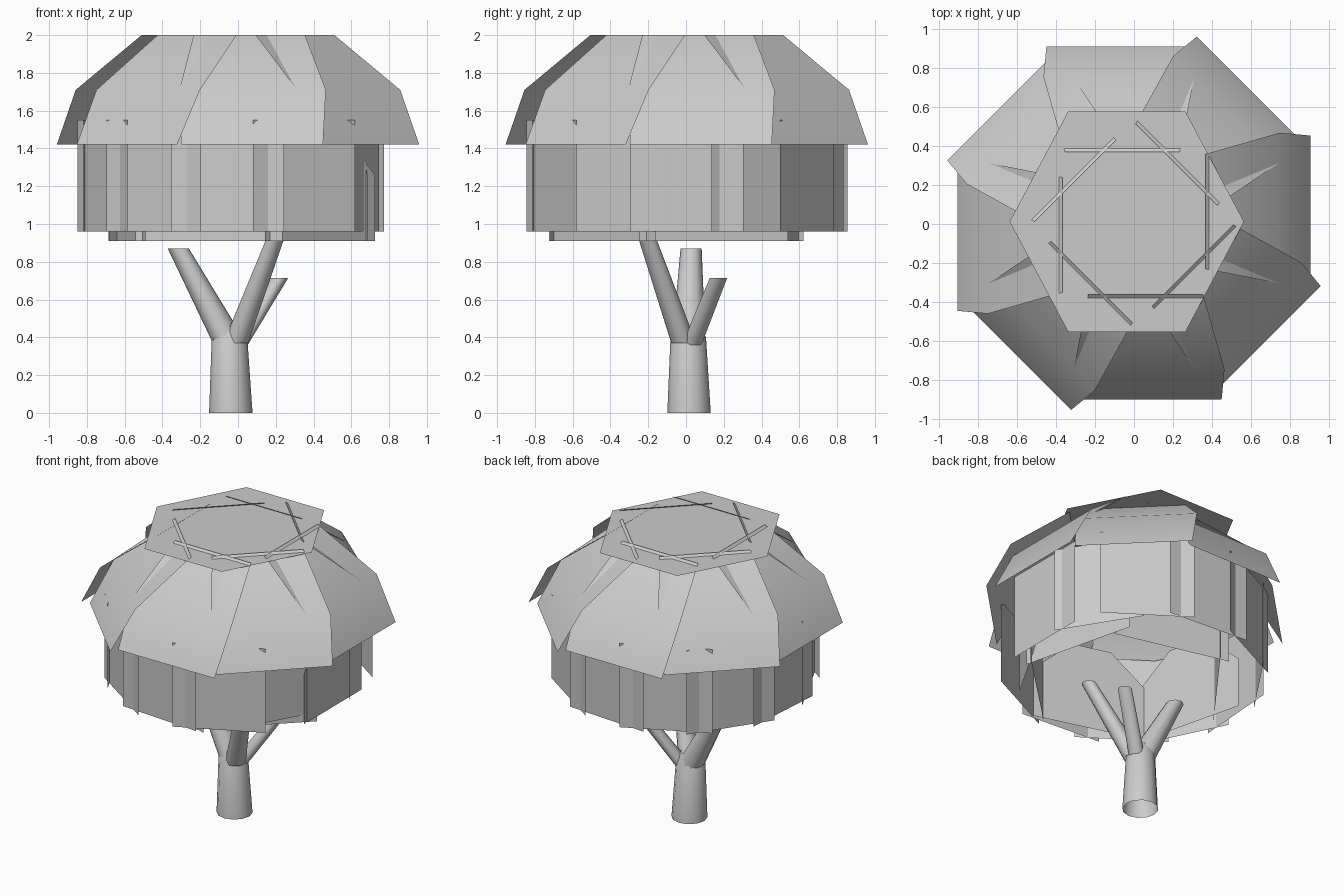
import bpy, bmesh
from math import pi, cos, sin, radians
from mathutils import Matrix, Vector

cube = bpy.data.objects.get("Cube")
if cube:
    bpy.data.objects.remove(cube)

GREY = (0.6, 0.6, 0.6, 1)
mat = bpy.data.materials.new("plain grey")
mat.use_nodes = True
mat.diffuse_color = GREY
mat.node_tree.nodes["Principled BSDF"].inputs["Base Color"].default_value = GREY


def finish(name, bm):
    mesh = bpy.data.meshes.new(name)
    bm.to_mesh(mesh)
    bm.free()
    mesh.materials.append(mat)
    ob = bpy.data.objects.new(name, mesh)
    bpy.context.collection.objects.link(ob)
    bpy.context.view_layer.objects.active = ob
    ob.select_set(True)
    bpy.ops.object.shade_smooth_by_angle(angle=radians(40))
    ob.select_set(False)


def tube(name, *rings, sides=12):
    """Open tube through level rings given as (x, y, z, radius)."""
    bm = bmesh.new()
    loops = [[bm.verts.new((x + r * cos(2 * pi * i / sides), y + r * sin(2 * pi * i / sides), z))
              for i in range(sides)] for x, y, z, r in rings]
    for a, b in zip(loops, loops[1:]):
        for i in range(sides):
            j = (i + 1) % sides
            bm.faces.new((a[i], a[j], b[j], b[i]))
    finish(name, bm)


def panel_ring(name, places, rows, shift_y):
    """Overlapping sheets around z. Places are (degrees, distance);
    rows are (extra distance, height, right end, left end)."""
    for k, (angle, distance) in enumerate(places):
        spin = Matrix.Translation((0, shift_y, 0)) @ Matrix.Rotation(radians(angle), 4, 'Z')
        bm = bmesh.new()
        pairs = [[bm.verts.new(spin @ Vector((distance + r, t, z))) for t in (a, b)]
                 for r, z, a, b in rows]
        for low, high in zip(pairs, pairs[1:]):
            bm.faces.new((low[0], low[1], high[1], high[0]))
        finish(f"{name}_{k + 1}", bm)


# Roof: flat cap, pierced by the tops of eight bent, overlapping panels
cap = bmesh.new()
cap.faces.new([cap.verts.new((-0.037 + 0.602 * cos(pi * i / 3), 0.012 + 0.655 * sin(pi * i / 3), 1.987))
               for i in range(6)])
finish("roof_cap", cap)
panel_ring("roof_panel", [(45 * k, 0.907) for k in range(8)],
           [(0, 1.42, -0.30, 0.45), (-0.157, 1.71, -0.31, 0.465), (-0.54, 2.0, -0.235, 0.355)], 0.004)

# Outer walls: twelve flat sheets with crossing ends, three of them set closer in
wall_places = [(0, 0.747), (32, 0.725)] + [(26 + 30 * k, 0.798) for k in range(1, 10)] + [(-30, 0.69)]
panel_ring("wall_panel", wall_places, [(0, 0.96, -0.30, 0.30), (0, 1.55, -0.30, 0.30)], 0.005)

# Inner walls, open below and narrowing at the top, with the back pair closer in
inner_places = [(-166, 0.61), (-106, 0.61), (-46, 0.61), (14, 0.61), (76, 0.54), (143, 0.54)]
panel_ring("inner_wall", inner_places,
           [(0, 0.91, -0.39, 0.42), (0, 1.26, -0.39, 0.42), (0, 1.5, -0.12, 0.15)], -0.015)

# Trunk and three branches, each cut level at the tip
tube("trunk", (-0.038, 0.016, 0, 0.115), (-0.045, 0.012, 0.40, 0.094), (-0.04, 0.012, 0.46, 0.06))
tube("left_branch", (-0.05, 0.015, 0.38, 0.088), (-0.316, 0.027, 0.87, 0.056))
tube("tall_branch", (-0.012, -0.012, 0.37, 0.066), (0.2, -0.207, 0.93, 0.047))
tube("short_branch", (0.0, 0.03, 0.36, 0.052), (0.22, 0.172, 0.715, 0.046))
